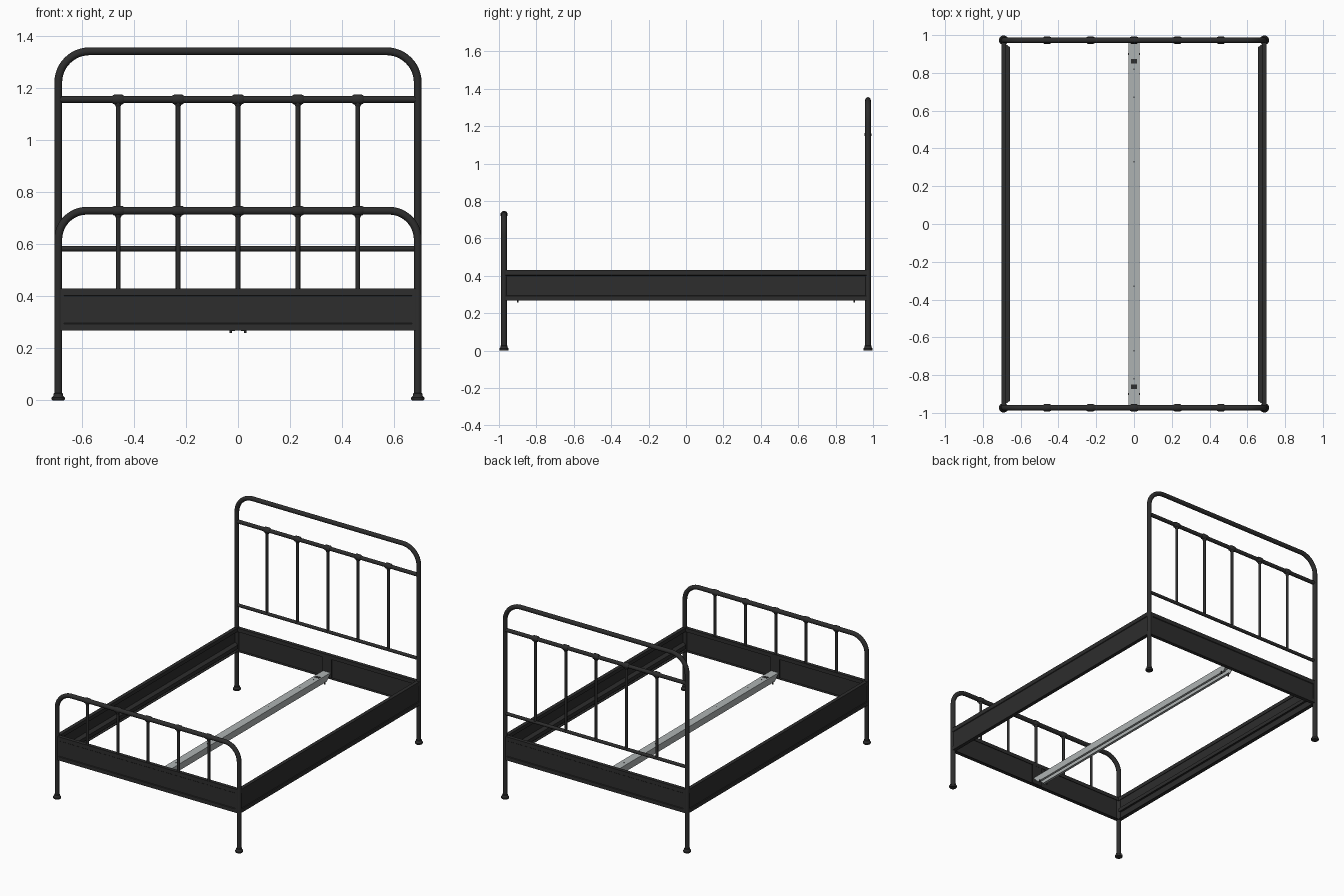
import bpy, bmesh, math
from mathutils import Vector

old = bpy.data.objects.get("Cube")
if old:
    bpy.data.objects.remove(old, do_unlink=True)

POST_X, END_Y = 0.69, 0.973
SPINDLES = [i * 0.23 for i in range(-2, 3)]


def material(name, rgb):
    m = bpy.data.materials.new(name)
    m.use_nodes = True
    m.diffuse_color = (*rgb, 1)
    m.node_tree.nodes["Principled BSDF"].inputs["Base Color"].default_value = (*rgb, 1)
    return m


BLACK = material("black metal", (0.026, 0.026, 0.026))
STEEL = material("galvanised steel", (0.42, 0.45, 0.45))


def finish(name, bm, mat, smooth=False):
    bmesh.ops.recalc_face_normals(bm, faces=bm.faces)
    mesh = bpy.data.meshes.new(name)
    bm.to_mesh(mesh)
    bm.free()
    mesh.materials.append(mat)
    ob = bpy.data.objects.new(name, mesh)
    bpy.context.collection.objects.link(ob)
    if smooth:
        bpy.ops.object.select_all(action="DESELECT")
        ob.select_set(True)
        bpy.context.view_layer.objects.active = ob
        bpy.ops.object.shade_smooth_by_angle(angle=math.radians(40))
    return ob


def tube(name, path, radius, sides=16):
    """Sweep a circle along a path lying in an XZ plane."""
    bm = bmesh.new()
    path = [Vector(p) for p in path]
    rings = []
    for i, p in enumerate(path):
        t = (path[min(i + 1, len(path) - 1)] - path[max(i - 1, 0)]).normalized()
        u = Vector((0, 1, 0))
        v = t.cross(u)
        angles = [math.tau * k / sides for k in range(sides)]
        rings.append([bm.verts.new(p + radius * (u * math.cos(a) + v * math.sin(a))) for a in angles])
    for a, b in zip(rings, rings[1:]):
        for k in range(sides):
            n = (k + 1) % sides
            bm.faces.new((a[k], a[n], b[n], b[k]))
    bm.faces.new(rings[0])
    bm.faces.new(rings[-1])
    return finish(name, bm, BLACK, True)


def lathe(name, profile, origin, axis, sides=20):
    """Turn (radius, distance) points about an axis through origin."""
    bm = bmesh.new()
    rot = Vector((0, 0, 1)).rotation_difference(Vector(axis)).to_matrix()
    rings = []
    for r, h in profile:
        angles = [math.tau * k / sides for k in range(sides)]
        rings.append([bm.verts.new(Vector(origin) + rot @ Vector((r * math.cos(a), r * math.sin(a), h)))
                      for a in angles])
    for a, b in zip(rings, rings[1:]):
        for k in range(sides):
            n = (k + 1) % sides
            bm.faces.new((a[k], a[n], b[n], b[k]))
    bm.faces.new(rings[0])
    bm.faces.new(rings[-1])
    return finish(name, bm, BLACK, True)


def prism(name, points, offset, mat):
    """Extrude a closed planar outline by an offset vector."""
    bm = bmesh.new()
    face = bm.faces.new([bm.verts.new(p) for p in points])
    ext = bmesh.ops.extrude_face_region(bm, geom=[face])
    moved = [g for g in ext["geom"] if isinstance(g, bmesh.types.BMVert)]
    bmesh.ops.translate(bm, verts=moved, vec=offset)
    return finish(name, bm, mat)


def box(name, centre, size, mat):
    x, y, z = (s / 2 for s in size)
    c = Vector(centre)
    base = [c + Vector(p) for p in ((-x, -y, -z), (x, -y, -z), (x, y, -z), (-x, y, -z))]
    return prism(name, base, (0, 0, size[2]), mat)


def arch(y, top, bend):
    """Path up one post, round the corners, and down the other."""
    right = [(POST_X, y, 0.01)]
    for k in range(13):
        a = math.pi / 2 * k / 12
        right.append((POST_X - bend + bend * math.cos(a), y, top - bend + bend * math.sin(a)))
    return right + [(-x, yy, z) for x, yy, z in reversed(right)]


# Section of a folded rail: (outward distance, height), with raised edge bands
RAIL = [(-0.013, 0.268), (0.012, 0.268), (0.012, 0.293), (0.008, 0.296), (0.008, 0.400),
        (0.012, 0.403), (0.012, 0.430), (-0.013, 0.430), (-0.013, 0.405), (-0.010, 0.405),
        (-0.010, 0.427), (0.004, 0.427), (0.004, 0.271), (-0.013, 0.271)]


def end_frame(label, y, top, bend):
    out = 1 if y > 0 else -1
    tube(label + "_arch", arch(y, top, bend), 0.015)
    for side, x in (("left", POST_X), ("right", -POST_X)):
        lathe(f"{label}_{side}_foot", [(0.022, 0), (0.025, 0.004), (0.025, 0.011), (0.019, 0.017),
                                       (0.018, 0.026), (0.015, 0.028)], (x, y, 0), (0, 0, 1))
        # Upright bands closing the ends of the panel
        box(f"{label}_{side}_panel_end", (x * 0.978, y + out * 0.008, 0.349), (0.012, 0.008, 0.160), BLACK)
    prism(label + "_panel", [(-0.68, y + out * d, z) for d, z in RAIL], (1.36, 0, 0), BLACK)
    # Plate that carries the centre beam
    box(label + "_beam_bracket", (0, y - out * 0.009, 0.352), (0.075, 0.006, 0.155), BLACK)


def spindles(label, y, low, high):
    for x in SPINDLES:
        tube(label + "_spindle", [(x, y, low), (x, y, high)], 0.009, 12)
        lathe(label + "_collar", [(0.014, -0.023), (0.019, -0.015), (0.019, 0.015), (0.014, 0.023)],
              (x, y, high), (1, 0, 0))
        lathe(label + "_collar_neck", [(0.009, -0.027), (0.013, -0.020), (0.013, 0)],
              (x, y, high), (0, 0, 1))


# Headboard and footboard
end_frame("headboard", END_Y, 1.340, 0.12)
for z, r in ((1.155, 0.013), (0.582, 0.011)):
    tube("headboard_crossbar", [(-POST_X, END_Y, z), (POST_X, END_Y, z)], r)
spindles("headboard", END_Y, 0.582, 1.155)
end_frame("footboard", -END_Y, 0.728, 0.11)
spindles("footboard", -END_Y, 0.42, 0.728)

# Side rails with mitred slat ledges
for side, s in (("left", 1), ("right", -1)):
    prism(side + "_rail", [(s * (POST_X + d), -0.965, z) for d, z in RAIL], (0, 1.93, 0), BLACK)
    prism(side + "_ledge", [(s * 0.694, -0.965, 0.325), (s * 0.656, -0.935, 0.325),
                            (s * 0.656, 0.935, 0.325), (s * 0.694, 0.965, 0.325)], (0, 0, 0.004), BLACK)
    box(side + "_ledge_lip", (s * 0.658, 0, 0.315), (0.004, 1.87, 0.024), BLACK)

# Centre beam: a channel open underneath with lips turned inward
half = [(0.028, 0.312), (0.028, 0.267), (0.012, 0.267), (0.012, 0.270), (0.025, 0.270), (0.025, 0.309)]
section = half + [(-x, z) for x, z in reversed(half)]
beam = prism("centre_beam", [(x, -0.965, z) for x, z in section], (0, 1.93, 0), STEEL)
for v in beam.data.vertices:
    if v.co.z < 0.3:
        v.co.y *= 0.955

# Slots, holes and fixing bolts of the beam
for s in (1, -1):
    box("beam_slot", (0, s * 0.862, 0.3125), (0.034, 0.022, 0.002), BLACK)
    for y in (0.33, 0.67, 0.82):
        lathe("beam_hole", [(0.004, 0), (0.004, 0.001)], (0, s * y, 0.312), (0, 0, 1), 10)
    for x in (-0.028, 0.028):
        lathe("beam_bolt", [(0.005, 0), (0.005, 0.014)], (x, s * 0.90, 0.258), (0, 0, 1), 10)
